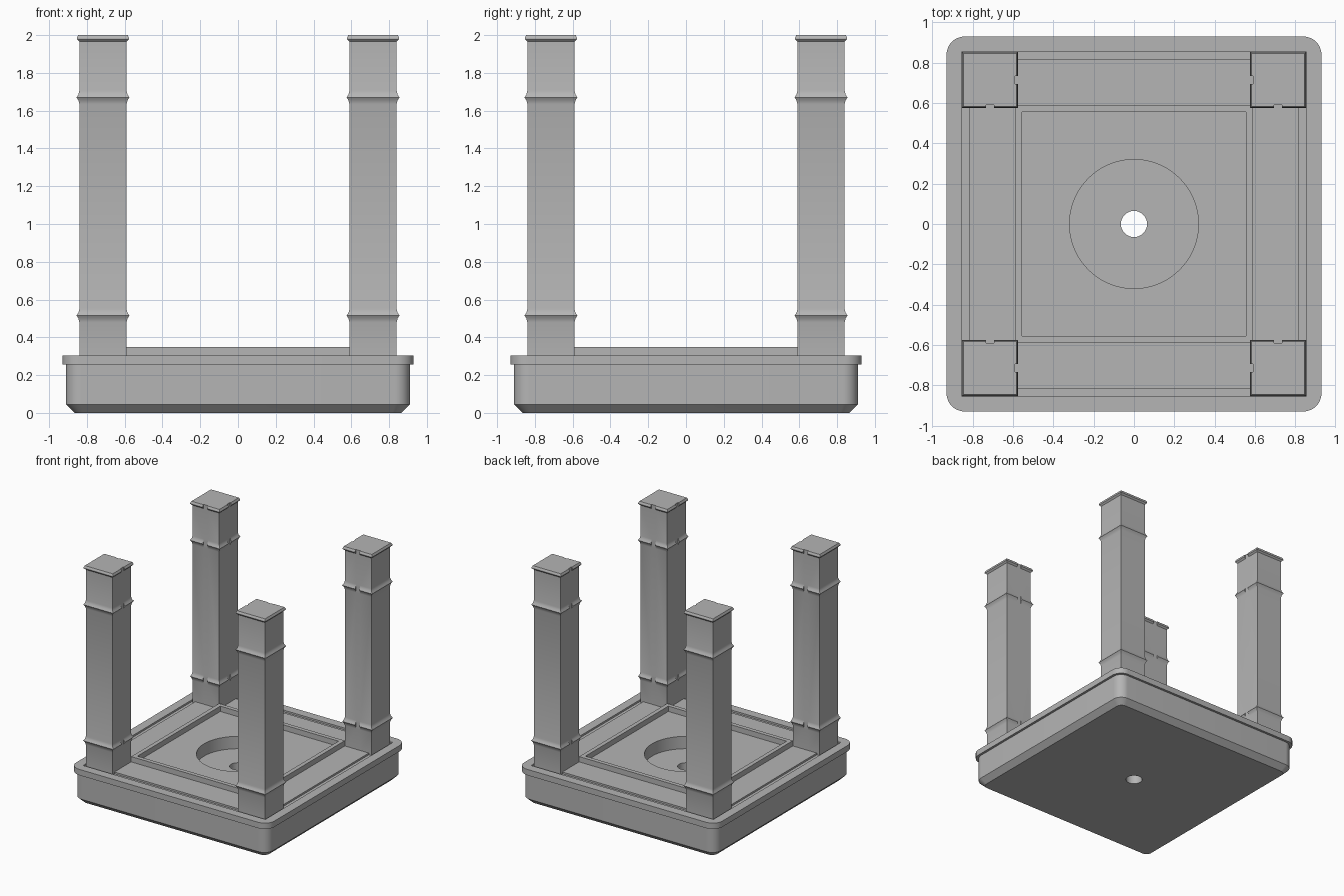
import bpy, bmesh, math

if "Cube" in bpy.data.objects:
    bpy.data.objects.remove(bpy.data.objects["Cube"])

grey = bpy.data.materials.new("plain grey")
grey.diffuse_color = (0.46, 0.46, 0.46, 1)
grey.use_nodes = True
grey.node_tree.nodes["Principled BSDF"].inputs["Base Color"].default_value = grey.diffuse_color


def loft(name, rings, closed):
    """Skin a list of equal-length point rings; cap the ends unless closed."""
    bm = bmesh.new()
    loops = [[bm.verts.new(p) for p in ring] for ring in rings]
    pairs = list(zip(loops, loops[1:]))
    if closed:
        pairs.append((loops[-1], loops[0]))
    n = len(loops[0])
    for a, b in pairs:
        for i in range(n):
            j = (i + 1) % n
            bm.faces.new((a[i], a[j], b[j], b[i]))
    if not closed:
        bm.faces.new(loops[0][::-1])
        bm.faces.new(loops[-1])
    bmesh.ops.remove_doubles(bm, verts=bm.verts, dist=1e-5)
    bmesh.ops.recalc_face_normals(bm, faces=bm.faces)
    me = bpy.data.meshes.new(name)
    bm.to_mesh(me)
    bm.free()
    me.materials.append(grey)
    ob = bpy.data.objects.new(name, me)
    bpy.context.collection.objects.link(ob)
    bpy.ops.object.select_all(action='DESELECT')
    ob.select_set(True)
    bpy.context.view_layer.objects.active = ob
    bpy.ops.object.shade_smooth_by_angle(angle=math.radians(20))
    return ob


def round_square(h, r, z, k=12):
    """Square of half width h with corner radius r (a circle when r == h)."""
    pts = []
    for q, (sx, sy) in enumerate(((1, 1), (-1, 1), (-1, -1), (1, -1))):
        for i in range(k + 1):
            a = math.pi / 2 * (q + i / k)
            pts.append((sx * (h - r) + r * math.cos(a),
                        sy * (h - r) + r * math.sin(a), z))
    return pts


# Base tray: chamfered foot, lip, groove, raised rim, round well, drain hole
BASE = [
    (0.065, 0.065, 0), (0.865, 0.05, 0), (0.91, 0.08, 0.045),
    (0.91, 0.08, 0.255), (0.93, 0.09, 0.255), (0.93, 0.09, 0.305),
    (0.855, 0, 0.305), (0.855, 0, 0.29), (0.815, 0, 0.29), (0.815, 0, 0.305),
    (0.59, 0, 0.305), (0.59, 0, 0.35), (0.555, 0, 0.35), (0.555, 0, 0.305),
    (0.32, 0.32, 0.305), (0.32, 0.32, 0.2), (0.065, 0.065, 0.2),
]
loft("base_tray", [round_square(*p) for p in BASE], True)

# Corner posts: square shaft with pointed mouldings, notched on inner faces
C, B, N = 0.715, 0.125, 0.02


def post_ring(h, z):
    pts = [(h, -h), (h, h), (-h, h), (-h, N), (-B, N), (-B, -N), (-h, -N),
           (-h, -h), (-N, -h), (-N, -B), (N, -B), (N, -h)]
    return [(C + x, C + y, z) for x, y in pts]


def moulding(z):
    return [(B, z - 0.035), (B + 0.005, z - 0.015), (B + 0.015, z),
            (B + 0.005, z + 0.015), (B, z + 0.035)]


POST = ([(B, 0.285)] + moulding(0.515) + moulding(1.67) +
        [(B, 1.965), (B + 0.013, 1.978), (B + 0.013, 1.985), (B + 0.006, 2.0)])
posts = loft("corner_posts", [post_ring(*p) for p in POST], False)
mirror = posts.modifiers.new("four corners", 'MIRROR')
mirror.use_axis = (True, True, False)
